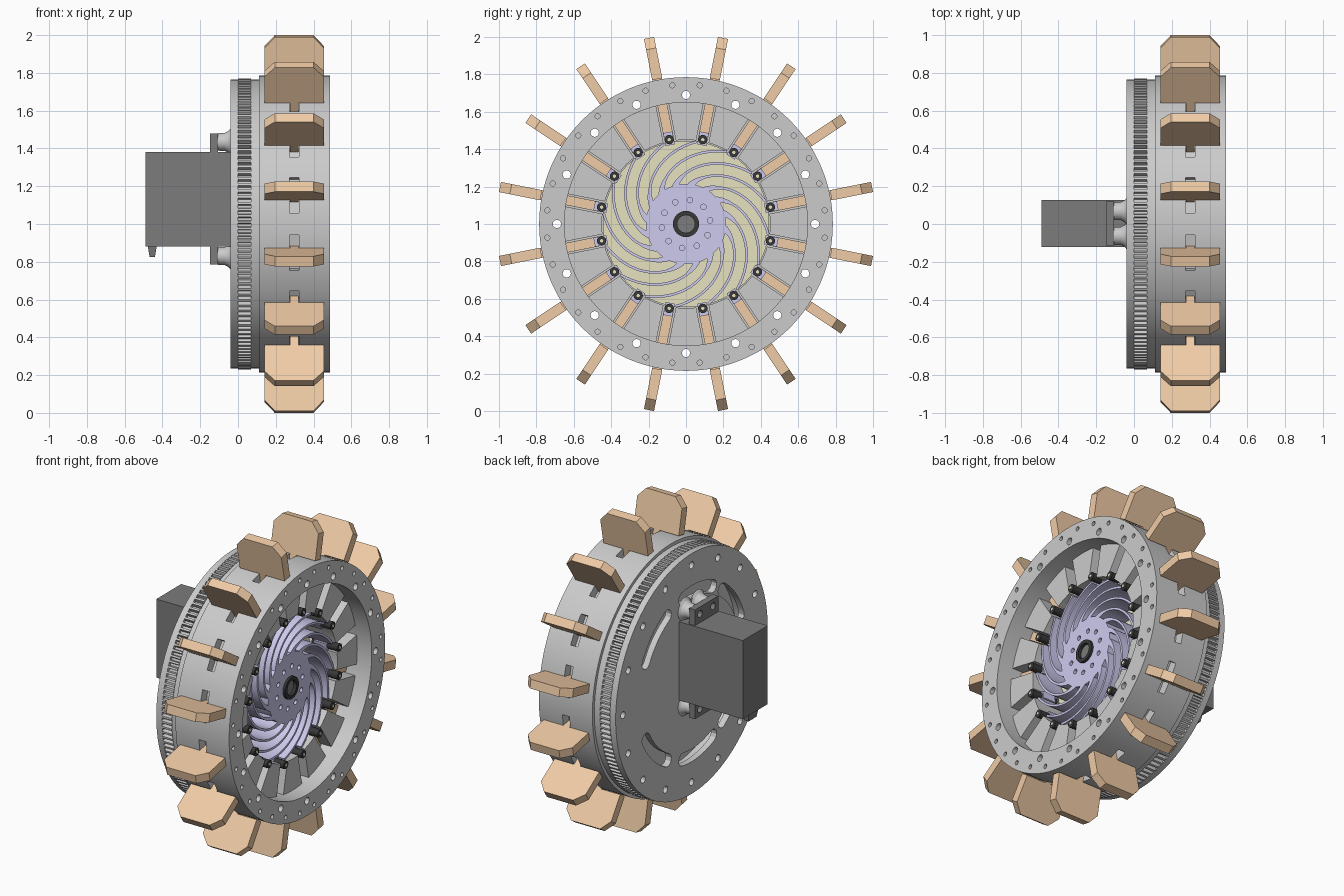
import bpy, bmesh
from math import sin, cos, pi, radians, sqrt, acos, asin
from mathutils import Matrix, Vector

if "Cube" in bpy.data.objects:
    bpy.data.objects.remove(bpy.data.objects["Cube"])

STEP = pi / 8            # 16 paddles
BLADE = [STEP * (k + 0.5) for k in range(16)]

def material(name, rgb):
    m = bpy.data.materials.new(name)
    m.diffuse_color = (*rgb, 1)
    m.use_nodes = True
    m.node_tree.nodes["Principled BSDF"].inputs["Base Color"].default_value = m.diffuse_color
    return m

ORANGE = material("orange", (0.87, 0.60, 0.38))
PURPLE = material("lavender", (0.62, 0.60, 0.86))
YELLOW = material("straw", (0.80, 0.76, 0.52))
BLACK = material("black", (0.04, 0.04, 0.04))
DARK = material("dark_grey", (0.2, 0.2, 0.2))

def polar(r, t):
    return (r * cos(t), r * sin(t))

def circle(r, n=32, cy=0, cz=0):
    return [(cy + r * cos(2 * pi * i / n), cz + r * sin(2 * pi * i / n)) for i in range(n)]

def arc(r, t0, t1, n):
    return [polar(r, t0 + (t1 - t0) * i / n) for i in range(n + 1)]

def loft(bm, a, b, mat=None):
    """Solid between two matching loops of points."""
    va = [bm.verts.new(p) for p in a]
    vb = [bm.verts.new(p) for p in b]
    n = len(a)
    bm.faces.new(va)
    bm.faces.new(vb[::-1])
    for i in range(n):
        bm.faces.new((va[i], vb[i], vb[(i + 1) % n], va[(i + 1) % n]))
    if mat:
        bmesh.ops.transform(bm, matrix=mat, verts=va + vb)

def prism(bm, pts, x0, x1):
    """Extrude a (y, z) outline along the wheel axis."""
    loft(bm, [(x0, y, z) for y, z in pts], [(x1, y, z) for y, z in pts])

def plate(bm, pts, w, t):
    """Extrude an (x, radius) outline by width w, placed at wheel angle t."""
    loft(bm, [(x, r, -w / 2) for x, r in pts], [(x, r, w / 2) for x, r in pts],
         Matrix.Rotation(t, 4, 'X'))

def rect(a0, a1, b0, b1):
    return [(a0, b0), (a1, b0), (a1, b1), (a0, b1)]

def ring(bm, profile, n=96):
    """Revolve a closed (x, radius) profile about the wheel axis."""
    rows = [[bm.verts.new((x, *polar(r, 2 * pi * i / n))) for x, r in profile] for i in range(n)]
    m = len(profile)
    for i in range(n):
        a, b = rows[i], rows[(i + 1) % n]
        for j in range(m):
            bm.faces.new((a[j], a[(j + 1) % m], b[(j + 1) % m], b[j]))

def finish(name, bm, mat=None):
    bmesh.ops.recalc_face_normals(bm, faces=bm.faces)
    me = bpy.data.meshes.new(name)
    bm.to_mesh(me)
    bm.free()
    ob = bpy.data.objects.new(name, me)
    ob.location.z = 1
    bpy.context.collection.objects.link(ob)
    if mat:
        me.materials.append(mat)
    return ob

def activate(ob):
    bpy.ops.object.select_all(action='DESELECT')
    ob.select_set(True)
    bpy.context.view_layer.objects.active = ob

def cut(ob, bm):
    cutter = finish("cutter", bm)
    cutter.hide_render = True
    mod = ob.modifiers.new("cut", 'BOOLEAN')
    mod.operation, mod.solver, mod.object = 'DIFFERENCE', 'EXACT', cutter
    activate(ob)
    bpy.ops.object.modifier_apply(modifier="cut")
    bpy.data.objects.remove(cutter)

def bolt_holes(bm):
    for k in range(16):
        prism(bm, circle(0.022, 14, *polar(0.69, STEP * k)), -0.2, 0.6)

# Outer drum with paddle slots, through holes and small blind holes
bm = bmesh.new()
ring(bm, [(0.11, 0.65), (0.11, 0.785), (0.487, 0.785), (0.487, 0.65)], 128)
drum = finish("drum_rim", bm)
bm = bmesh.new()
bolt_holes(bm)
for t in BLADE:
    plate(bm, rect(0.273, 0.322, 0.725, 0.83), 0.19, t)
    for s in (-1, 1):
        prism(bm, circle(0.014, 12, *polar(0.745, t + s * STEP / 4)), 0.43, 0.6)
cut(drum, bm)

# Wedges inside the drum that leave radial guide channels
bm = bmesh.new()
for t in BLADE:
    outline = []
    for r, flip in ((0.45, False), (0.652, True)):
        g = asin(0.034 / r)
        row = arc(r, t + g, t + STEP - g, 6)
        outline += row[::-1] if flip else row
    prism(bm, outline, 0.10, 0.385)
finish("guide_wedges", bm)

# Toothed drive pulley with flanges and curved openings in the back
bm = bmesh.new()
prism(bm, circle(0.765, 128), -0.04, 0.0)
back = finish("back_plate", bm)
bm = bmesh.new()
bolt_holes(bm)
for deg in (45, 97, 143, 217, 263, 315):
    a, h = radians(deg), radians(17)
    e0, e1 = a - h, a + h
    out = arc(0.56, e0, e1, 10)
    for i in range(1, 6):       # rounded end
        q = e1 + pi * i / 6
        c = polar(0.52, e1)
        out.append((c[0] + 0.04 * cos(q), c[1] + 0.04 * sin(q)))
    out += arc(0.48, e1, e0, 10)
    for i in range(1, 6):
        q = e0 + pi + pi * i / 6
        c = polar(0.52, e0)
        out.append((c[0] + 0.04 * cos(q), c[1] + 0.04 * sin(q)))
    prism(bm, out, -0.1, 0.05)
cut(back, bm)

bm = bmesh.new()
N = 144
outer = []
for i in range(N):
    for f, r in ((0, 0.745), (0.4, 0.745), (0.52, 0.77), (0.88, 0.77)):
        outer.append(polar(r, 2 * pi * (i + f) / N))
inner = [polar(0.6, 2 * pi * i / (4 * N)) for i in range(4 * N)]
loops = [[bm.verts.new((x, *p)) for p in pts] for x, pts in
         ((0, outer), (0.07, outer), (0.07, inner), (0, inner))]
for j in range(4):
    a, b = loops[j], loops[(j + 1) % 4]
    for i in range(4 * N):
        k = (i + 1) % (4 * N)
        bm.faces.new((a[i], a[k], b[k], b[i]))
gear = finish("pulley_teeth", bm)
bm = bmesh.new()
bolt_holes(bm)
cut(gear, bm)

bm = bmesh.new()
prism(bm, circle(0.765, 128), 0.07, 0.112)
flange = finish("front_flange", bm)
bm = bmesh.new()
bolt_holes(bm)
cut(flange, bm)

# Paddles with chamfered tips, on narrow sliding stems
bm = bmesh.new()
for t in BLADE:
    plate(bm, [(0.14, 0.79), (0.455, 0.79), (0.455, 0.955), (0.40, 1.014),
               (0.195, 1.014), (0.14, 0.955)], 0.055, t)
    plate(bm, rect(0.276, 0.319, 0.47, 0.80), 0.052, t)
finish("paddles", bm, ORANGE)

# Followers and pins riding in the spiral cam
bm = bmesh.new()
for t in BLADE:
    plate(bm, rect(0.24, 0.33, 0.43, 0.50), 0.05, t)
finish("followers", bm, PURPLE)
bm, tip = bmesh.new(), bmesh.new()
for t in BLADE:
    prism(bm, circle(0.025, 16, *polar(0.46, t)), 0.22, 0.40)
    prism(tip, circle(0.009, 10, *polar(0.46, t)), 0.39, 0.404)
finish("follower_pins", bm, BLACK)
finish("pin_tips", tip, YELLOW)

# Cam: straw backing disc, lavender hub and involute fins
bm = bmesh.new()
prism(bm, circle(0.445, 64), 0.105, 0.20)
finish("cam_back_disc", bm, YELLOW)
bm = bmesh.new()
prism(bm, circle(0.215, 64), 0.19, 0.365)
hub = finish("cam_hub", bm, PURPLE)
bm = bmesh.new()
for k in range(10):
    prism(bm, circle(0.015, 12, *polar(0.13, 2 * pi * k / 10 + 0.15)), 0.30, 0.5)
prism(bm, circle(0.068, 32), 0.30, 0.5)
cut(hub, bm)
bm = bmesh.new()
RB = 0.165
for k in range(16):
    mid = []
    for i in range(19):
        r = 0.205 + 0.238 * i / 18
        mid.append(Vector(polar(r, STEP * k - sqrt((r / RB) ** 2 - 1) + acos(RB / r))))
    left, right = [], []
    for i, p in enumerate(mid):
        d = (mid[min(i + 1, 18)] - mid[max(i - 1, 0)]).normalized()
        w = 0.007 + 0.011 * max(0, 1 - i / 5)
        n = Vector((-d.y, d.x)) * w
        left.append(tuple(p + n))
        right.append(tuple(p - n))
    prism(bm, left + right[::-1], 0.195, 0.365)
finish("cam_fins", bm, PURPLE)

# Centre bearing
bm = bmesh.new()
ring(bm, [(0.30, 0.047), (0.30, 0.07), (0.38, 0.07), (0.38, 0.047)], 32)
finish("bearing_race", bm, BLACK)
bm = bmesh.new()
prism(bm, circle(0.048, 32), 0.29, 0.36)
finish("axle_end", bm, DARK)

# Motor: body, mounting ears, flared bosses, cable stub
bm = bmesh.new()
prism(bm, rect(-0.122, 0.128, -0.12, 0.38), -0.49, -0.03)
finish("motor_body", bm, DARK)
bm = bmesh.new()
prism(bm, rect(-0.115, 0.12, 0.37, 0.48), -0.147, -0.105)
prism(bm, rect(-0.115, 0.12, -0.215, -0.11), -0.147, -0.105)
ears = finish("motor_ears", bm, DARK)
bm, boss = bmesh.new(), bmesh.new()
for y in (-0.063, 0.068):
    for z in (0.435, -0.17):
        prism(bm, circle(0.022, 16, y, z), -0.2, -0.05)
        prof = [(-0.105, 0.047), (-0.07, 0.048), (-0.05, 0.058), (-0.035, 0.075)]
        for (x0, r0), (x1, r1) in zip(prof, prof[1:]):
            loft(boss, [(x0, *p) for p in circle(r0, 24, y, z)],
                 [(x1, *p) for p in circle(r1, 24, y, z)])
cut(ears, bm)
finish("motor_bosses", boss)
bm = bmesh.new()
loft(bm, [(x, y, -0.115) for x, y in rect(-0.478, -0.43, -0.05, 0.05)],
     [(x, y, -0.175) for x, y in rect(-0.468, -0.44, -0.04, 0.04)])
finish("cable_stub", bm, DARK)

for ob in list(bpy.context.scene.objects):
    activate(ob)
    bpy.ops.object.shade_smooth_by_angle(angle=radians(25))
